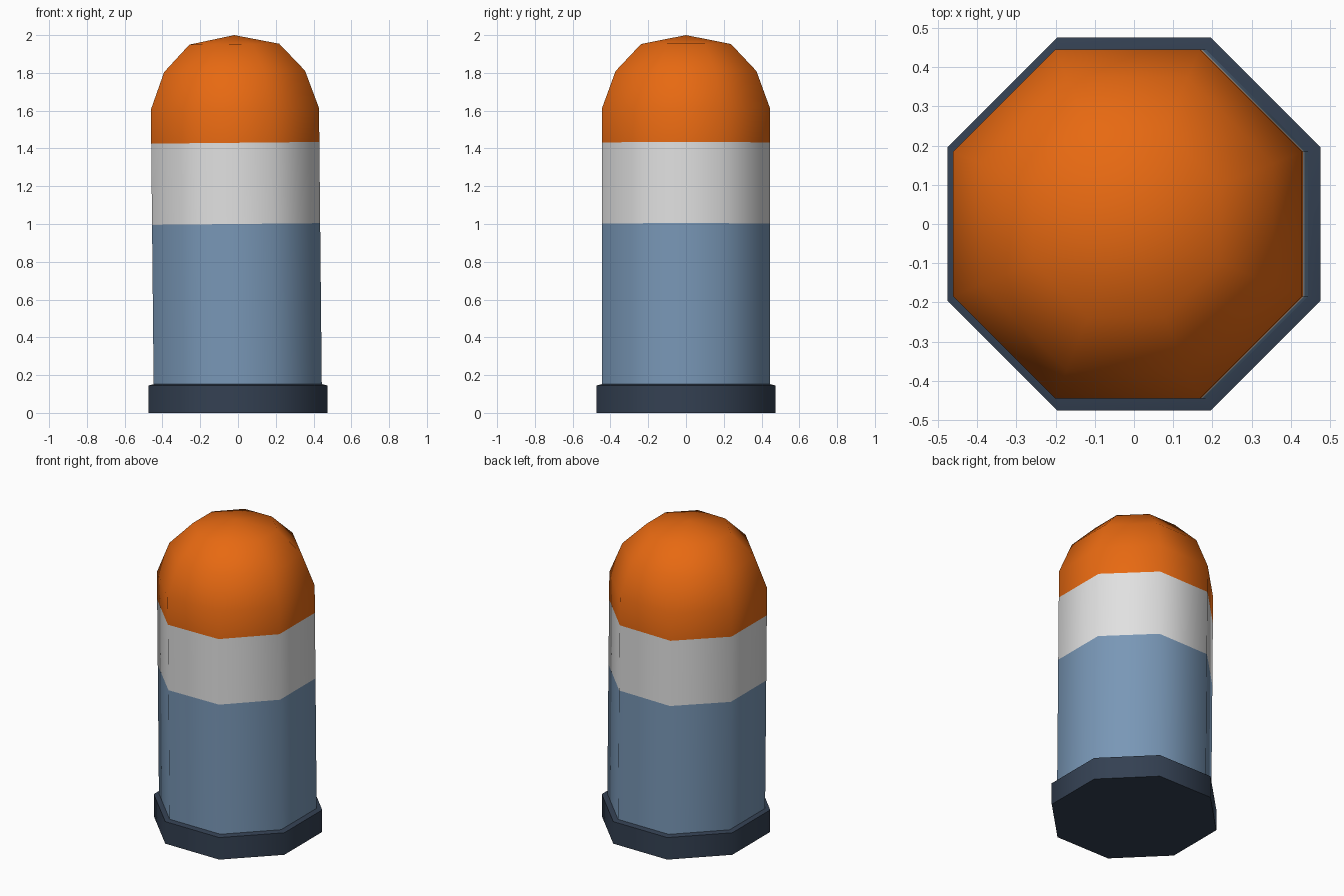
import bpy, bmesh, math
from mathutils import Matrix

if "Cube" in bpy.data.objects:
    bpy.data.objects.remove(bpy.data.objects["Cube"])


def material(name, rgb):
    m = bpy.data.materials.new(name)
    m.diffuse_color = (*rgb, 1.0)
    m.use_nodes = True
    m.node_tree.nodes["Principled BSDF"].inputs["Base Color"].default_value = m.diffuse_color
    return m


navy = material("dark navy", (0.034, 0.052, 0.085))
blue = material("steel blue", (0.19, 0.31, 0.47))
white = material("off white", (0.75, 0.75, 0.75))
orange = material("orange", (0.82, 0.145, 0.006))


def octagon_stack(name, rings, mats, bands, apex=None, tilt=0.0):
    """Loft octagons given as (half width across flats, z); bands = material per step."""
    bm = bmesh.new()
    loops = []
    for half, z in rings:
        r = half / math.cos(math.pi / 8)
        loops.append([bm.verts.new((r * math.cos((i + 0.5) * math.pi / 4),
                                    r * math.sin((i + 0.5) * math.pi / 4), z))
                      for i in range(8)])
    for k in range(len(loops) - 1):
        a, b = loops[k], loops[k + 1]
        for i in range(8):
            j = (i + 1) % 8
            bm.faces.new((a[i], a[j], b[j], b[i])).material_index = bands[k]
    bm.faces.new(loops[0][::-1]).material_index = bands[0]
    if apex is None:
        bm.faces.new(loops[-1]).material_index = bands[-1]
    else:
        tip = bm.verts.new((0, 0, apex))
        for i in range(8):
            f = bm.faces.new((loops[-1][i], loops[-1][(i + 1) % 8], tip))
            f.material_index = bands[-1]
    bmesh.ops.transform(bm, matrix=Matrix.Rotation(tilt, 4, 'Y'), verts=bm.verts)
    bmesh.ops.recalc_face_normals(bm, faces=bm.faces)
    mesh = bpy.data.meshes.new(name)
    bm.to_mesh(mesh)
    bm.free()
    for m in mats:
        mesh.materials.append(m)
    ob = bpy.data.objects.new(name, mesh)
    bpy.context.collection.objects.link(ob)
    bpy.ops.object.select_all(action='DESELECT')
    ob.select_set(True)
    bpy.context.view_layer.objects.active = ob
    bpy.ops.object.shade_smooth_by_angle(angle=math.radians(60))
    return ob


# Base plate with a slightly raised top
octagon_stack("base_plate", [(0.475, 0.0), (0.475, 0.145), (0.447, 0.152)],
              [navy], [0, 0])

# Slightly leaning column with blue and white bands and an orange domed cap
octagon_stack("banded_column",
              [(0.445, 0.13), (0.445, 1.0), (0.445, 1.43), (0.445, 1.61),
               (0.373, 1.808), (0.238, 1.952)],
              [blue, white, orange], [0, 1, 2, 2, 2], apex=2.0, tilt=-0.01)
